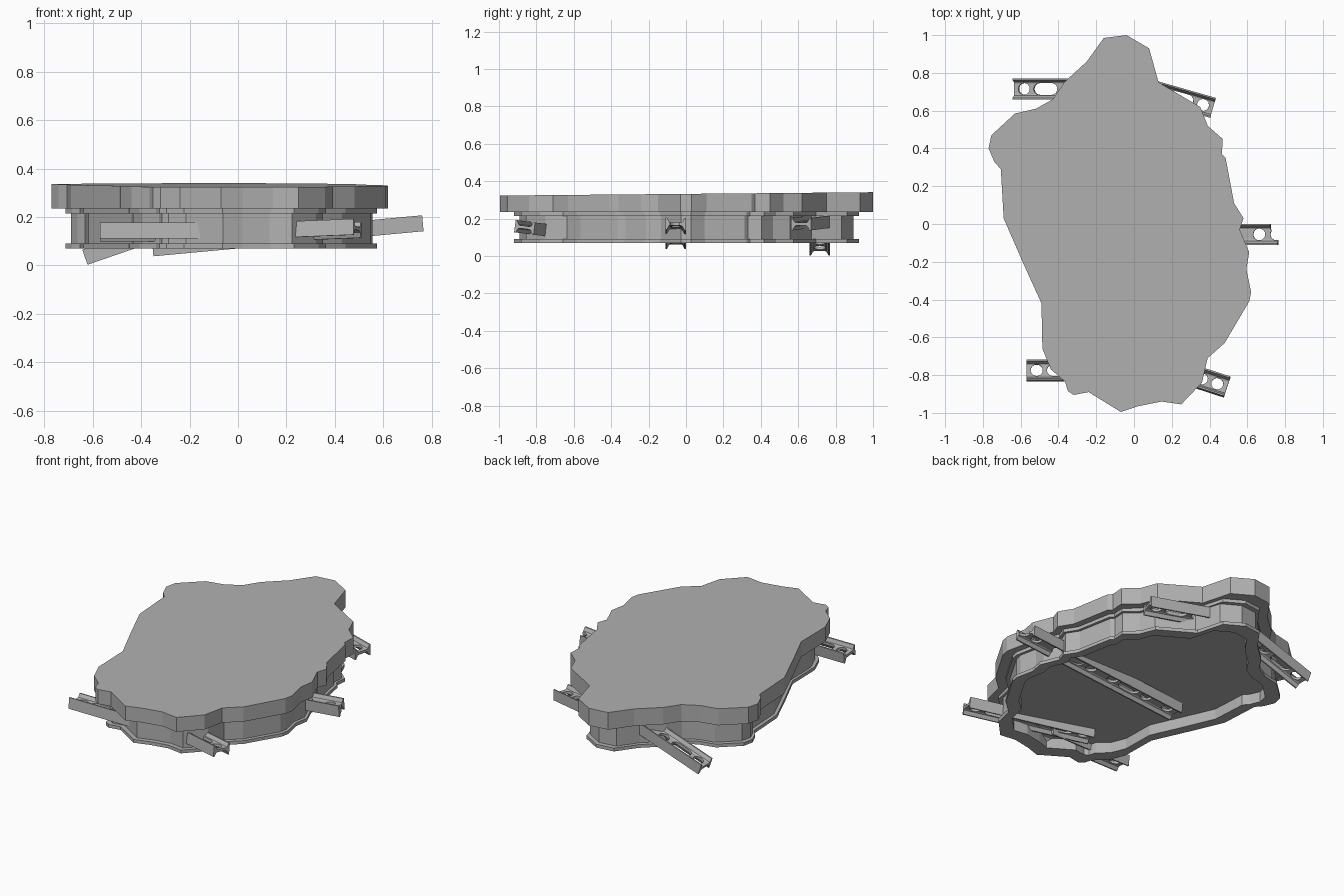
import bpy, bmesh
from math import radians, sin, cos, pi

if "Cube" in bpy.data.objects:
    bpy.data.objects.remove(bpy.data.objects["Cube"])

# Irregular plan outline of the slab (clockwise from the rear tip)
OUTLINE = [(-.04, 1), (.08, .93), (.13, .75), (.35, .62), (.39, .52), (.47, .45), (.465, .37),
           (.485, .35), (.53, .11), (.58, .03), (.56, -.03), (.61, -.15), (.595, -.24), (.62, -.36),
           (.61, -.41), (.48, -.63), (.39, -.71), (.36, -.84), (.25, -.955), (.145, -.94),
           (.02, -.965), (-.07, -.995), (-.24, -.89), (-.32, -.905), (-.35, -.885), (-.365, -.835),
           (-.44, -.77), (-.485, -.66), (-.49, -.42), (-.59, -.2), (-.69, .03), (-.705, .29),
           (-.74, .33), (-.77, .4), (-.755, .47), (-.63, .585), (-.52, .61), (-.43, .66),
           (-.37, .75), (-.25, .86), (-.16, .985)]

# Mid grey used on every part
GREY = bpy.data.materials.new("mid_grey")
GREY.diffuse_color = (.44, .44, .44, 1)
GREY.use_nodes = True
GREY.node_tree.nodes["Principled BSDF"].inputs["Base Color"].default_value = GREY.diffuse_color


def to_object(name, bm):
    bmesh.ops.recalc_face_normals(bm, faces=bm.faces)
    mesh = bpy.data.meshes.new(name)
    bm.to_mesh(mesh)
    bm.free()
    mesh.materials.append(GREY)
    ob = bpy.data.objects.new(name, mesh)
    bpy.context.collection.objects.link(ob)
    return ob


def loft(bm, loops):
    """Skin a stack of equal-length point loops and cap both ends."""
    rings = [[bm.verts.new(p) for p in loop] for loop in loops]
    n = len(rings[0])
    for a, b in zip(rings, rings[1:]):
        for i in range(n):
            j = (i + 1) % n
            bm.faces.new((a[i], a[j], b[j], b[i]))
    bm.faces.new(rings[0])
    bm.faces.new(rings[-1])


def outline(scale, z, slope=0):
    return [(x * scale, y * scale, z + slope * y) for x, y in OUTLINE]


# Overhanging slab with a slightly sloping top
bm = bmesh.new()
loft(bm, [outline(1, .235), outline(1, .332, .009)])
to_object("top_slab", bm)

# Flanged wall with a recessed underside
bm = bmesh.new()
loft(bm, [outline(s, z) for s, z in [(.925, .236), (.925, .215), (.895, .215), (.895, .09),
                                     (.925, .09), (.925, .07), (.83, .07), (.83, .135)]])
to_object("flanged_base", bm)


def stadium(cx, half, r, z):
    """Round hole outline, stretched into a slot when half > 0."""
    pts = []
    for side in (1, -1):
        for k in range(9):
            a = -pi / 2 + pi * k / 8 + (0 if side > 0 else pi)
            pts.append((cx + side * half + r * cos(a), r * sin(a), z))
    return pts


def beam(name, end, length, yaw, pitch=0, roll=0, shift=0, broken=0):
    """H-section beam running back from its outer end, web pierced by holes and slots."""
    quarter = [(.055, .033), (.047, .033), (.036, .012), (.028, .008)]
    half = quarter + [(-y, z) for y, z in reversed(quarter)]
    section = half + [(y, -z) for y, z in half[::-1]]
    bm = bmesh.new()
    loft(bm, [[(-broken if y > 0 else 0, y, z) for y, z in section],
              [(-length, y, z) for y, z in section]])
    ob = to_object(name, bm)
    # Hole pattern: circle, slot, circle, repeated along the beam
    bm = bmesh.new()
    base = shift
    while base < length:
        for pos, h in ((.055, .001), (.175, .035), (.30, .001)):
            c = base + pos
            if -.04 < c < length - .04:
                loft(bm, [stadium(-c, h, .031, z) for z in (-.05, .05)])
        base += .4
    cutter = to_object(name + "_cutter", bm)
    cutter.hide_render = True
    mod = ob.modifiers.new("holes", 'BOOLEAN')
    mod.operation = 'DIFFERENCE'
    mod.solver = 'EXACT'
    mod.object = cutter
    bpy.context.view_layer.objects.active = ob
    bpy.ops.object.modifier_apply(modifier=mod.name)
    bpy.data.objects.remove(cutter)
    ob.location = end
    ob.rotation_euler = (radians(roll), radians(pitch), radians(yaw))


# Beams sticking out around the edge
beam("long_cross_beam", (.763, -.055, .174), 1.12, 0, pitch=-5.3, shift=-.2, broken=.04)
beam("rear_left_beam", (-.632, .715, .034), .5, 180, pitch=19)
beam("rear_right_beam", (.418, .615, .17), .5, -16, pitch=2)
beam("front_left_beam", (-.57, -.775, .138), .55, 180, roll=7)
beam("front_right_beam", (.493, -.863, .153), .75, -18, pitch=-2.2, roll=-7)
